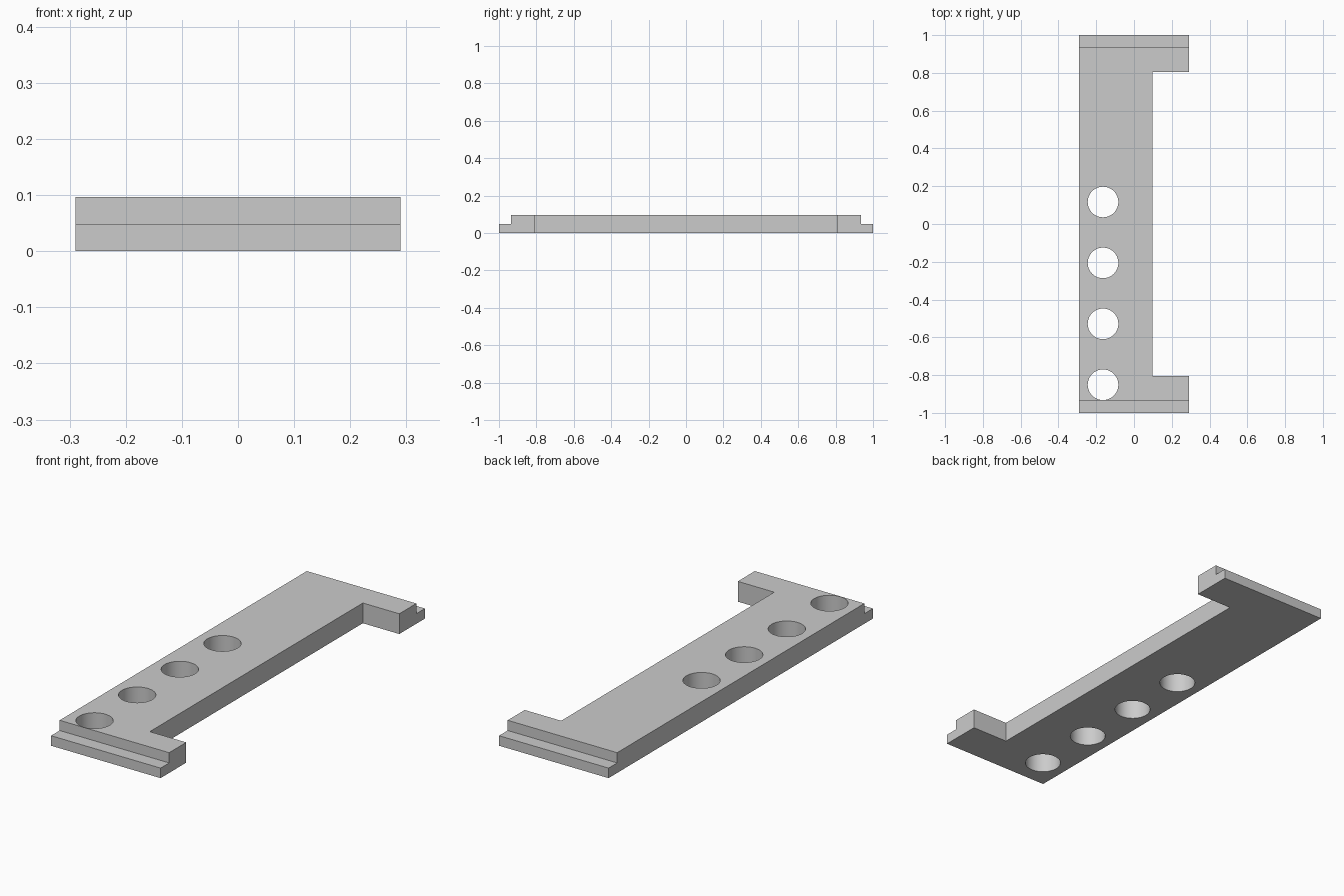
import bpy
import bmesh
from mathutils import Matrix

cube = bpy.data.objects.get("Cube")
if cube:
    bpy.data.objects.remove(cube, do_unlink=True)

HEIGHT, LEDGE_Z, LEDGE_Y = 0.097, 0.048, 0.935
LEFT, INNER, RIGHT, ARM_Y = -0.29, 0.097, 0.29, 0.806
HOLE_X, HOLE_R, HOLE_Y, PITCH = -0.164, 0.081, -0.851, 0.3225

grey = bpy.data.materials.new("plain grey")
grey.use_nodes = True
color = (0.6, 0.6, 0.6, 1)
grey.diffuse_color = color
grey.node_tree.nodes["Principled BSDF"].inputs["Base Color"].default_value = color


def make_object(name, bm):
    bmesh.ops.recalc_face_normals(bm, faces=bm.faces)
    mesh = bpy.data.meshes.new(name)
    bm.to_mesh(mesh)
    bm.free()
    mesh.materials.append(grey)
    obj = bpy.data.objects.new(name, mesh)
    bpy.context.collection.objects.link(obj)
    return obj


# C-shaped plate: half outline mirrored front to back, then extruded
half = [(LEFT, 1), (RIGHT, 1), (RIGHT, ARM_Y), (INNER, ARM_Y)]
outline = half + [(x, -y) for x, y in reversed(half)]
bm = bmesh.new()
base = bm.faces.new([bm.verts.new((x, y, 0)) for x, y in outline])
top = bmesh.ops.extrude_face_region(bm, geom=[base])
bmesh.ops.translate(bm, vec=(0, 0, HEIGHT),
                    verts=[v for v in top["geom"] if isinstance(v, bmesh.types.BMVert)])
plate = make_object("bracket_plate", bm)

# Cutters: one row of round holes and a ledge at each end
bm = bmesh.new()
for i in range(4):
    bmesh.ops.create_cone(bm, cap_ends=True, segments=64, radius1=HOLE_R, radius2=HOLE_R,
                          depth=1, matrix=Matrix.Translation((HOLE_X, HOLE_Y + i * PITCH, 0)))
for side in (-1, 1):
    place = Matrix.Translation((0, side * (LEDGE_Y + 0.5), LEDGE_Z + 0.5))
    bmesh.ops.create_cube(bm, size=1, matrix=place)
cutter = make_object("cutter", bm)
cutter.hide_render = True

# Cut the plate, then drop the cutter
cut = plate.modifiers.new("cuts", 'BOOLEAN')
cut.operation = 'DIFFERENCE'
cut.solver = 'EXACT'
cut.object = cutter
bpy.ops.object.select_all(action='DESELECT')
plate.select_set(True)
bpy.context.view_layer.objects.active = plate
bpy.ops.object.modifier_apply(modifier=cut.name)
bpy.data.objects.remove(cutter, do_unlink=True)
bpy.ops.object.shade_smooth_by_angle()
